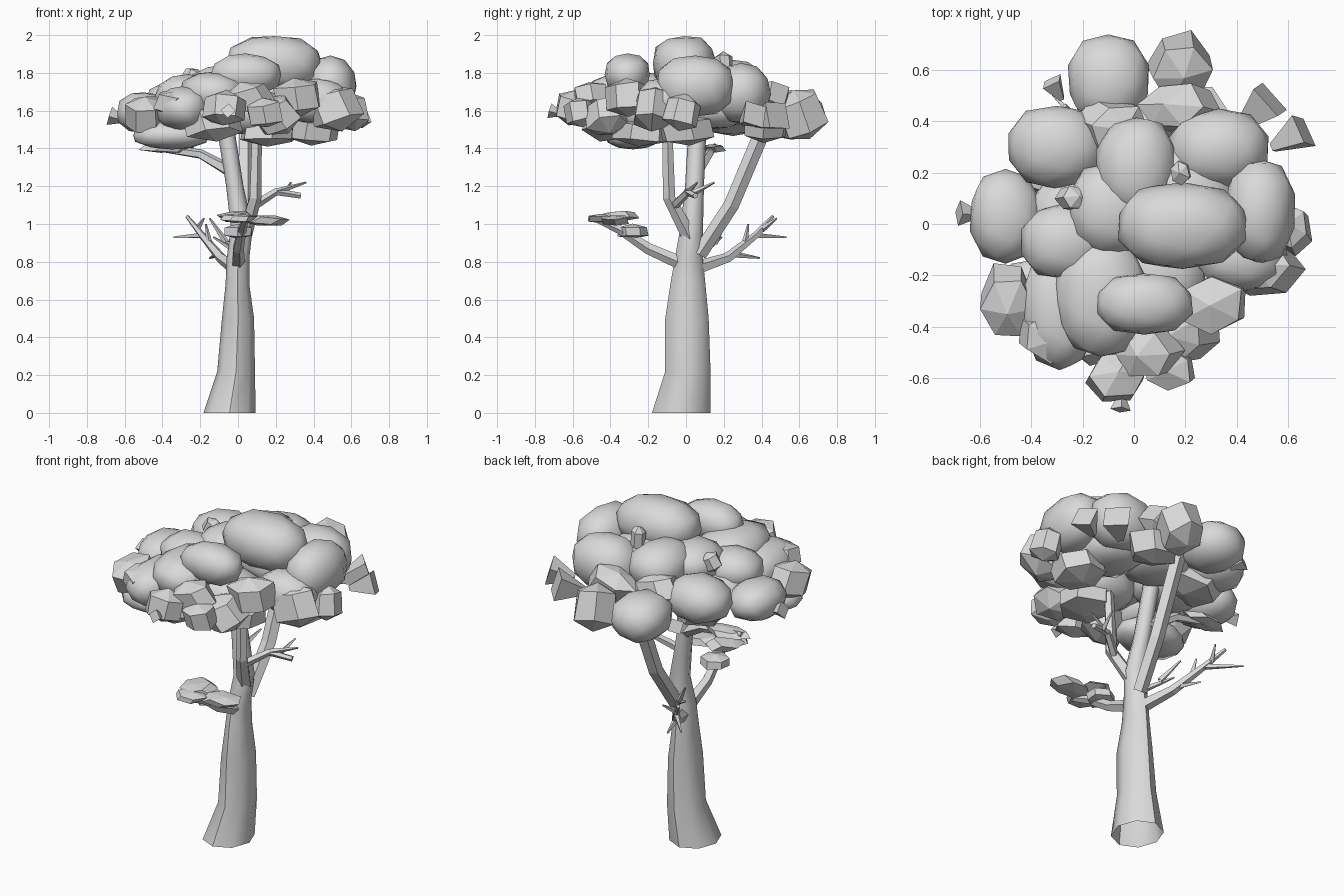
import bpy, bmesh, math, random
from mathutils import Vector, Euler

random.seed(4)
old = bpy.data.objects.get("Cube")
if old:
    bpy.data.objects.remove(old, do_unlink=True)

# One pale grey for the whole tree
grey = bpy.data.materials.new("pale_grey")
grey.use_nodes = True
colour = (0.7, 0.7, 0.7, 1)
grey.diffuse_color = colour
grey.node_tree.nodes["Principled BSDF"].inputs["Base Color"].default_value = colour


def finish(bm, name, angle=0):
    """Turn a bmesh into an object, smooth below the given angle."""
    bmesh.ops.recalc_face_normals(bm, faces=bm.faces)
    mesh = bpy.data.meshes.new(name)
    bm.to_mesh(mesh)
    bm.free()
    mesh.materials.append(grey)
    obj = bpy.data.objects.new(name, mesh)
    bpy.context.collection.objects.link(obj)
    if angle:
        bpy.ops.object.select_all(action='DESELECT')
        obj.select_set(True)
        bpy.context.view_layer.objects.active = obj
        bpy.ops.object.shade_smooth_by_angle(angle=math.radians(angle))


def skin(bm, rings):
    """Join rings of points into a tube, open at the root."""
    loops = [[bm.verts.new(p) for p in ring] for ring in rings]
    n = len(loops[0])
    for low, high in zip(loops, loops[1:]):
        for i in range(n):
            j = (i + 1) % n
            bm.faces.new((low[i], low[j], high[j], high[i]))
    bm.faces.new(loops[-1])


def branch(name, path, thick, thin, sides=5):
    """Tapered limb along a path."""
    points = [Vector(p) for p in path]
    last = len(points) - 1
    rings = []
    for k, p in enumerate(points):
        way = points[min(k + 1, last)] - points[max(k - 1, 0)]
        turn = Vector((0, 0, 1)).rotation_difference(way.normalized())
        r = thick + (thin - thick) * k / last
        ring = []
        for i in range(sides):
            a = math.tau * i / sides
            ring.append(p + turn @ Vector((r * math.cos(a), r * math.sin(a), 0)))
        rings.append(ring)
    bm = bmesh.new()
    skin(bm, rings)
    finish(bm, name)


def square_up(co, power):
    """Push a point of a unit ball outward toward a rounded box."""
    return co / sum(abs(c) ** power for c in co) ** (1 / power)


def lobe(name, centre, size):
    """Smooth, slightly boxy clump of foliage."""
    bm = bmesh.new()
    bmesh.ops.create_icosphere(bm, subdivisions=2, radius=1)
    for v in bm.verts:
        p = square_up(v.co, 2.4) * random.uniform(.96, 1.03)
        v.co = Vector(c + s * q for c, s, q in zip(centre, size, p))
    finish(bm, name, 50)


def chunk(name, centre, size):
    """Faceted, blocky clump of foliage."""
    bm = bmesh.new()
    bmesh.ops.create_uvsphere(bm, u_segments=6, v_segments=3, radius=1)
    spin = Euler((random.uniform(-.5, .5), random.uniform(-.5, .5), random.uniform(0, 3)))
    for v in bm.verts:
        p = square_up(v.co, 3) * random.uniform(.88, 1.05)
        p.rotate(spin)
        v.co = Vector(c + s * q for c, s, q in zip(centre, size, p))
    finish(bm, name)


# Trunk: height, centre x, centre y, radius x, radius y
trunk_rings = [
    (0, -.045, -.025, .138, .155),
    (.22, -.01, .01, .1, .12),
    (.5, .0, .005, .085, .115),
    (.68, -.003, .01, .063, .093),
    (.82, .0, .015, .06, .074),
    (.98, .02, .03, .058, .06),
    (1.2, -.017, .045, .046, .05),
    (1.6, -.08, .065, .046, .047),
]
sides = 8
rings = []
for z, cx, cy, rx, ry in trunk_rings:
    ring = []
    for i in range(sides):
        a = math.tau * i / sides - math.pi / 2
        ring.append((cx + rx * math.cos(a), cy + ry * math.sin(a), z))
    rings.append(ring)
bm = bmesh.new()
skin(bm, rings)
finish(bm, "trunk", 48)

# Main limbs that carry the canopy
branch("front_limb", [(.03, .02, .93), (.09, -.09, 1.14), (.1, -.1, 1.56)], .042, .027)
branch("back_limb", [(.02, .07, .84), (.04, .24, 1.1), (.04, .43, 1.55)], .042, .044)
branch("right_limb", [(-.04, .06, 1.28), (-.2, .12, 1.37), (-.48, .15, 1.41)], .035, .018)

# Low boughs with bare twigs
branch("front_bough", [(0, -.02, .79), (0, -.2, .87), (.02, -.35, .97), (.04, -.48, 1.03)],
       .038, .018)
branch("back_bough", [(-.02, .07, .77), (-.09, .22, .82), (-.19, .37, .94), (-.27, .46, 1.04)],
       .038, .01)
branch("left_bough", [(.09, -.06, 1.1), (.2, .01, 1.17), (.33, .05, 1.15)], .025, .016)
twigs = [
    ((-.11, .25, .84), (-.15, .39, .82)),
    ((-.19, .37, .94), (-.34, .53, .93)),
    ((-.15, .31, .89), (-.17, .33, 1.0)),
    ((-.22, .4, .97), (-.18, .48, 1.03)),
    ((0, .09, .85), (-.13, .19, .93)),
    ((-.06, .15, .9), (-.15, .22, 1.03)),
    ((.2, .01, 1.17), (.36, .06, 1.22)),
    ((.25, .03, 1.16), (.28, .15, 1.22)),
]
for start, end in twigs:
    branch("twig", [start, end], .018, .005, 4)

# Flat leaf clumps on the low boughs
leaves = [
    (-.01, -.36, 1.04, .1, .1, .03),
    (.15, -.38, 1.02, .12, .08, .03),
    (.0, -.45, 1.03, .09, .08, .025),
    (0, -.28, .96, .09, .08, .04),
    (-.38, .14, 1.4, .13, .07, .025),
]
for x, y, z, *size in leaves:
    chunk("leaf_clump", (x, y, z), size)

# Rounded canopy lobes: centre, then radii
lobes = [
    (.19, -.01, 1.85, .26, .17, .15),
    (.04, -.31, 1.79, .19, .12, .11),
    (.01, .22, 1.74, .16, .2, .13),
    (.33, .29, 1.69, .2, .16, .16),
    (.49, .05, 1.73, .14, .21, .16),
    (-.1, .56, 1.58, .16, .18, .13),
    (-.3, .3, 1.64, .19, .16, .13),
    (-.5, .03, 1.59, .14, .18, .11),
    (-.27, -.07, 1.68, .17, .15, .11),
    (-.29, -.33, 1.61, .15, .24, .12),
    (-.13, -.28, 1.69, .18, .24, .12),
    (-.09, .06, 1.73, .17, .18, .11),
    (.42, -.12, 1.65, .18, .14, .12),
    (.2, .1, 1.7, .2, .2, .13),
]
for x, y, z, *size in lobes:
    lobe("canopy_lobe", (x, y, z), size)

# Rounded lobes that close the canopy from beneath
lower_lobes = [
    (-.35, -.28, 1.47, .21, .15, .075),
    (0, .18, 1.61, .2, .18, .1),
    (.27, .12, 1.6, .18, .2, .1),
    (.08, -.2, 1.59, .2, .18, .12),
    (-.22, .02, 1.59, .2, .18, .1),
]
for x, y, z, *size in lower_lobes:
    lobe("lower_lobe", (x, y, z), size)

# Faceted clumps around the rim: centre, width, depth, height
chunks = [
    (.18, .61, 1.58, .12, .13, .15),
    (.18, .45, 1.66, .15, .1, .1),
    (-.09, .39, 1.67, .13, .1, .1),
    (-.49, -.3, 1.58, .11, .14, .11),
    (-.07, -.6, 1.61, .12, .1, .1),
    (-.33, -.43, 1.64, .12, .1, .07),
    (.06, -.5, 1.67, .13, .1, .09),
    (.14, -.56, 1.59, .1, .09, .09),
    (.31, -.31, 1.67, .13, .12, .11),
    (.5, -.17, 1.61, .15, .11, .13),
    (.2, -.42, 1.57, .13, .11, .11),
    (.61, -.02, 1.59, .08, .1, .11),
    (-.24, .1, 1.77, .06, .05, .06),
    (.18, .2, 1.84, .04, .05, .08),
]
for x, y, z, *size in chunks:
    chunk("rim_clump", (x, y, z), size)

# Clumps hanging under the canopy
under = [
    (.16, -.24, 1.49, .16, .16, .08),
    (.4, .0, 1.5, .14, .16, .09),
    (.22, .42, 1.52, .14, .13, .1),
    (-.14, -.42, 1.53, .15, .13, .1),
    (-.25, .22, 1.56, .17, .16, .1),
]
for x, y, z, *size in under:
    chunk("under_clump", (x, y, z), size)

# Small loose shards at the edge
shards = [
    (.47, .43, 1.55, .1),
    (.6, .33, 1.56, .085),
    (-.3, .52, 1.56, .05),
    (-.64, .04, 1.56, .05),
    (-.05, -.69, 1.59, .04),
]
for x, y, z, r in shards:
    bm = bmesh.new()
    bmesh.ops.create_cone(bm, cap_ends=True, segments=4, radius1=r, radius2=r * .25, depth=r * 1.7)
    turn = Vector((0, 0, -1)).rotation_difference(Vector((x, y, .2)).normalized())
    for v in bm.verts:
        v.co = turn @ v.co + Vector((x, y, z))
    finish(bm, "foliage_shard")
